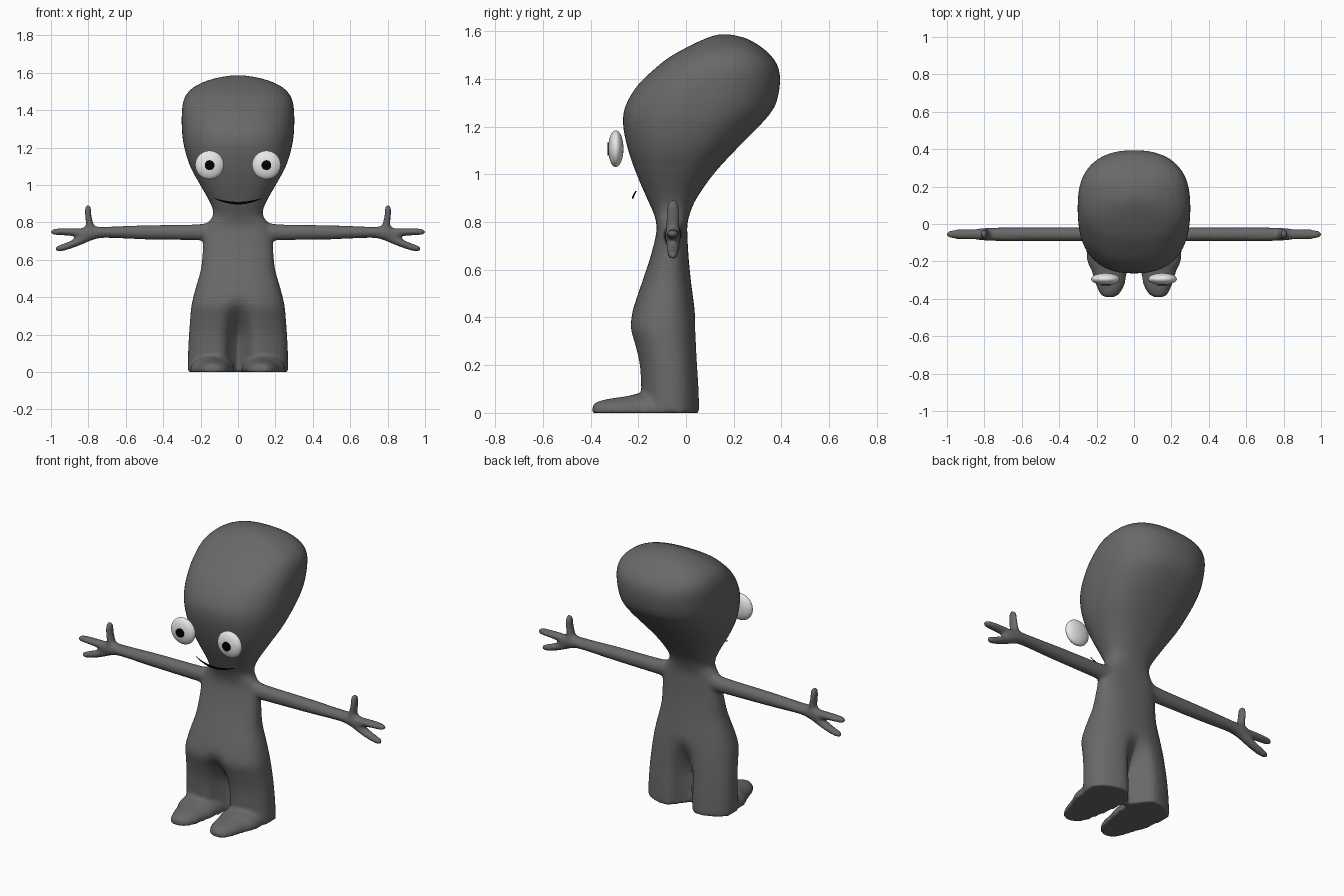
import bpy, bmesh, math
from mathutils import Vector

if "Cube" in bpy.data.objects:
    bpy.data.objects.remove(bpy.data.objects["Cube"])


def material(name, value):
    m = bpy.data.materials.new(name)
    m.diffuse_color = (value, value, value, 1)
    m.use_nodes = True
    m.node_tree.nodes["Principled BSDF"].inputs["Base Color"].default_value = m.diffuse_color
    return m


SKIN = material("dark grey skin", 0.14)
WHITE = material("eye white", 0.8)
BLACK = material("black", 0.0)


def loft(bm, rings):
    """Skin a closed surface over a list of point rings."""
    loops = [[bm.verts.new(p) for p in ring] for ring in rings]
    n = len(loops[0])
    faces = [bm.faces.new((a[i], a[(i + 1) % n], b[(i + 1) % n], b[i]))
             for a, b in zip(loops, loops[1:]) for i in range(n)]
    faces += [bm.faces.new(loops[0][::-1]), bm.faces.new(loops[-1])]
    bmesh.ops.recalc_face_normals(bm, faces=faces)


def spline(rows, steps):
    """Smooth interpolation between table rows."""
    rows = [Vector(r) for r in rows]
    out = []
    for i in range(len(rows) - 1):
        a, b = rows[max(i - 1, 0)], rows[i]
        c, d = rows[i + 1], rows[min(i + 2, len(rows) - 1)]
        for k in range(steps):
            t = k / steps
            out.append(b + (c - a) * (t / 2) + (a * 2 - b * 5 + c * 4 - d) * (t * t / 2)
                       + (b * 3 - a - c * 3 + d) * (t ** 3 / 2))
    return out + [rows[-1]]


def finish(name, bm, mat):
    me = bpy.data.meshes.new(name)
    bm.to_mesh(me)
    bm.free()
    me.materials.append(mat)
    ob = bpy.data.objects.new(name, me)
    bpy.context.collection.objects.link(ob)
    bpy.ops.object.select_all(action='DESELECT')
    ob.select_set(True)
    bpy.context.view_layer.objects.active = ob
    return ob


def body_ring(row, count=64):
    """Rounded cross-section, pinched in the middle below the hips to form legs."""
    z, half, front, back = row
    t = min(max((0.43 - z) / 0.28, 0), 1)
    pinch = 0.9 * t * t * (3 - 2 * t)
    ring = []
    for i in range(count):
        a = math.tau * i / count
        c, s = math.cos(a), math.sin(a)
        x = half * math.copysign(abs(c) ** 0.84, c)
        y = (back - front) / 2 * math.copysign(abs(s) ** 0.84, s)
        y *= 1 - pinch * math.exp(-(x / 0.055) ** 2)
        ring.append((x, (front + back) / 2 + y, z))
    return ring


def limb(bm, side, pts, y=-0.055, count=20):
    """Tube in the xz plane; points are (x, z, radius in plane, radius in y)."""
    pts = spline(pts, 4)
    rings = []
    for i, (x, z, r, ry) in enumerate(pts):
        p, q = pts[max(i - 1, 0)], pts[min(i + 1, len(pts) - 1)]
        d = Vector((q[0] - p[0], q[1] - p[1])).normalized()
        rings.append([(side * (x - d.y * r * math.cos(a)), y + ry * math.sin(a),
                       z + d.x * r * math.cos(a))
                      for a in (math.tau * k / count for k in range(count))])
    loft(bm, rings)


def foot(bm, side):
    """Low dome with a flat sole; rows are (y, centre x, half width, height)."""
    rows = [(-0.392, 0.13, 0.02, 0.028), (-0.378, 0.13, 0.048, 0.044),
            (-0.33, 0.127, 0.076, 0.058), (-0.25, 0.132, 0.096, 0.07),
            (-0.19, 0.137, 0.115, 0.083), (-0.06, 0.137, 0.12, 0.1)]
    loft(bm, [[(side * (cx + w * math.cos(a)), y, h * max(math.sin(a), 0) ** 0.8)
               for a in (math.pi * k / 16 for k in range(17))]
              for y, cx, w, h in spline(rows, 4)])


# Head, torso and legs: height, half width, front y, back y
body_rows = [
    (0.0, 0.27, -0.195, 0.065), (0.1, 0.267, -0.197, 0.062),
    (0.2, 0.262, -0.203, 0.056), (0.28, 0.256, -0.22, 0.051),
    (0.36, 0.248, -0.238, 0.045), (0.45, 0.226, -0.217, 0.034),
    (0.55, 0.198, -0.183, 0.021), (0.65, 0.188, -0.15, 0.011),
    (0.74, 0.182, -0.127, 0.006), (0.79, 0.165, -0.124, 0.006),
    (0.84, 0.133, -0.137, 0.018), (0.9, 0.146, -0.164, 0.045),
    (1.0, 0.202, -0.207, 0.115), (1.1, 0.256, -0.242, 0.206),
    (1.2, 0.287, -0.263, 0.305), (1.28, 0.299, -0.256, 0.37),
    (1.37, 0.301, -0.205, 0.393), (1.44, 0.294, -0.133, 0.389),
    (1.49, 0.272, -0.07, 0.362), (1.535, 0.218, 0.01, 0.313),
    (1.57, 0.125, 0.085, 0.25), (1.586, 0.03, 0.135, 0.185)]
bm = bmesh.new()
loft(bm, [body_ring(r) for r in spline(body_rows, 3)])

for side in (1, -1):
    foot(bm, side)
    # Arm with palm
    limb(bm, side, [(0.06, 0.755, 0.06, 0.045), (0.15, 0.75, 0.051, 0.042),
                    (0.22, 0.747, 0.043, 0.038), (0.5, 0.747, 0.038, 0.037),
                    (0.72, 0.747, 0.03, 0.036), (0.79, 0.742, 0.04, 0.034),
                    (0.84, 0.732, 0.032, 0.029), (0.87, 0.73, 0.012, 0.014)])
    # Thumb, upper finger, lower finger
    limb(bm, side, [(0.785, 0.74, 0.03, 0.03), (0.793, 0.79, 0.02, 0.028),
                    (0.801, 0.84, 0.017, 0.027), (0.802, 0.875, 0.017, 0.023),
                    (0.802, 0.892, 0.008, 0.01)])
    limb(bm, side, [(0.8, 0.742, 0.026, 0.028), (0.87, 0.748, 0.022, 0.027),
                    (0.95, 0.75, 0.019, 0.025), (0.985, 0.749, 0.016, 0.019),
                    (1.002, 0.748, 0.007, 0.009)])
    limb(bm, side, [(0.79, 0.73, 0.027, 0.028), (0.86, 0.695, 0.022, 0.027),
                    (0.92, 0.671, 0.019, 0.025), (0.96, 0.66, 0.016, 0.019),
                    (0.979, 0.656, 0.007, 0.009)])

# Fuse all body pieces into one soft skin
body = finish("body", bm, SKIN)
fuse = body.modifiers.new("fuse", 'REMESH')
fuse.mode = 'VOXEL'
fuse.voxel_size = 0.01
soften = body.modifiers.new("soften", 'SMOOTH')
soften.factor = 0.5
soften.iterations = 5
for mod in ("fuse", "soften"):
    bpy.ops.object.modifier_apply(modifier=mod)
bpy.ops.object.shade_smooth()

for side, label in ((1, "left"), (-1, "right")):
    # Lens-shaped eyeball
    bm = bmesh.new()
    bmesh.ops.create_uvsphere(bm, u_segments=32, v_segments=16, radius=1)
    for v in bm.verts:
        v.co = (side * 0.152 + v.co.x * 0.077, -0.294 + v.co.y * 0.032,
                1.107 + v.co.z * 0.077)
    finish(label + "_eye", bm, WHITE)
    bpy.ops.object.shade_smooth()

    # Flat pupil plate
    bm = bmesh.new()
    loft(bm, [[(side * 0.152 + 0.027 * math.cos(a), y, 1.106 + 0.027 * math.sin(a))
               for a in (math.tau * (k + 0.5) / 10 for k in range(10))]
              for y in (-0.321, -0.3285)])
    finish(label + "_pupil", bm, BLACK)

# Thin smiling mouth, tapered to its corners
bm = bmesh.new()
rings = []
for i in range(17):
    t = i / 8 - 1
    r = 0.001 + 0.006 * (1 - t * t)
    rings.append([(0.127 * t, -0.223 + 0.013 * t * t + 0.003 * math.cos(a),
                   0.903 + 0.026 * t * t + r * math.sin(a))
                  for a in (math.tau * k / 8 for k in range(8))])
loft(bm, rings)
finish("mouth", bm, BLACK)
bpy.ops.object.shade_smooth_by_angle()
